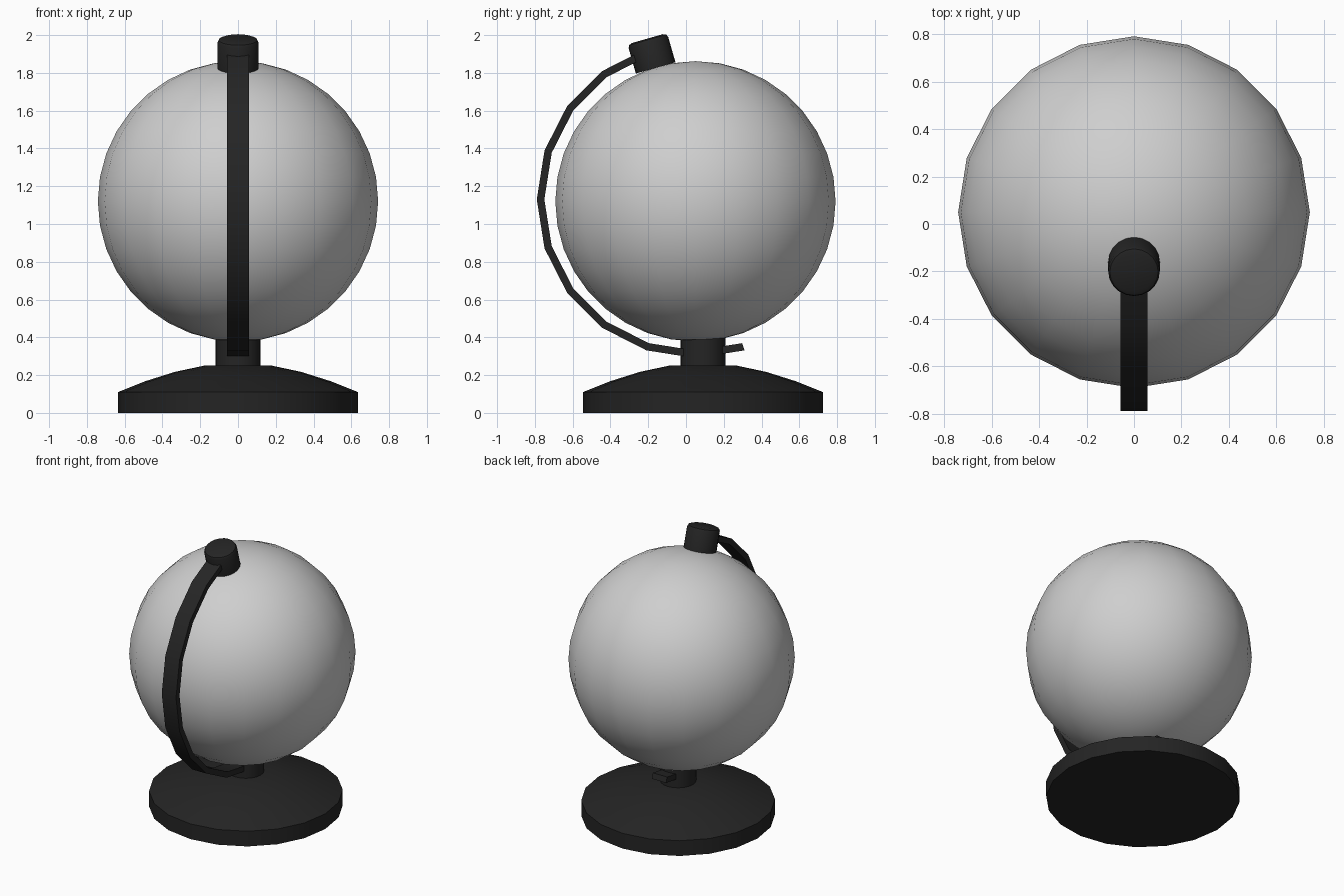
import bpy, bmesh, math
from mathutils import Vector

if "Cube" in bpy.data.objects:
    bpy.data.objects.remove(bpy.data.objects["Cube"])


def material(name, value):
    m = bpy.data.materials.new(name)
    m.diffuse_color = (value, value, value, 1)
    m.use_nodes = True
    m.node_tree.nodes["Principled BSDF"].inputs["Base Color"].default_value = m.diffuse_color
    return m


GREY = material("light_grey", 0.62)
BLACK = material("black", 0.018)


def finish(obj, mat, angle=35):
    obj.data.materials.append(mat)
    bpy.ops.object.select_all(action='DESELECT')
    obj.select_set(True)
    bpy.context.view_layer.objects.active = obj
    bpy.ops.object.shade_smooth_by_angle(angle=math.radians(angle))
    return obj


def mesh_object(name, bm, mat, angle=35):
    bmesh.ops.recalc_face_normals(bm, faces=bm.faces)
    me = bpy.data.meshes.new(name)
    bm.to_mesh(me)
    bm.free()
    obj = bpy.data.objects.new(name, me)
    bpy.context.collection.objects.link(obj)
    return finish(obj, mat, angle)


def lathe(name, profile, mat, location, tilt=0, sides=20):
    """Turn (radius, height) points around the local z axis, with closed ends."""
    bm = bmesh.new()
    rings = [[bm.verts.new((r * math.cos(2 * math.pi * i / sides),
                            r * math.sin(2 * math.pi * i / sides), z))
              for i in range(sides)] for r, z in profile]
    for a, b in zip(rings, rings[1:]):
        for i in range(sides):
            j = (i + 1) % sides
            bm.faces.new((a[i], a[j], b[j], b[i]))
    bm.faces.new(rings[0])
    bm.faces.new(rings[-1])
    obj = mesh_object(name, bm, mat)
    obj.location = location
    obj.rotation_euler.x = tilt
    return obj


CENTRE = Vector((0, 0.05, 1.12))
TILT = math.radians(16)

# Globe ball
bpy.ops.mesh.primitive_uv_sphere_add(segments=20, ring_count=18, radius=0.742, location=CENTRE)
ball = bpy.context.object
ball.name = "globe_ball"
finish(ball, GREY)

# Domed foot and short post
lathe("base", [(0.635, 0), (0.635, 0.11), (0.49, 0.168), (0.335, 0.217), (0.17, 0.252)],
      BLACK, (0, 0.09, 0))
lathe("post", [(0.119, 0.23), (0.119, 0.40)], BLACK, (0, 0.09, 0))

# Pivot cap, tilted along the globe axis
lathe("pivot_cap", [(0.109, 0.735), (0.109, 0.875), (0.102, 0.889), (0.085, 0.896)],
      BLACK, CENTRE + Vector((0, -0.008, 0)), TILT)

# Curved arm: flat bar swept round the globe
bm = bmesh.new()
sections = []
for k in range(11):
    a = math.radians(108 + 18 * k)
    sections.append([bm.verts.new((x, 0.05 + r * math.cos(a), 1.13 + r * math.sin(a)))
                     for x, r in ((-0.057, 0.80), (0.057, 0.80), (0.057, 0.84), (-0.057, 0.84))])
for a, b in zip(sections, sections[1:]):
    for i in range(4):
        j = (i + 1) % 4
        bm.faces.new((a[i], a[j], b[j], b[i]))
bm.faces.new(sections[0])
bm.faces.new(sections[-1])
mesh_object("curved_arm", bm, BLACK)
